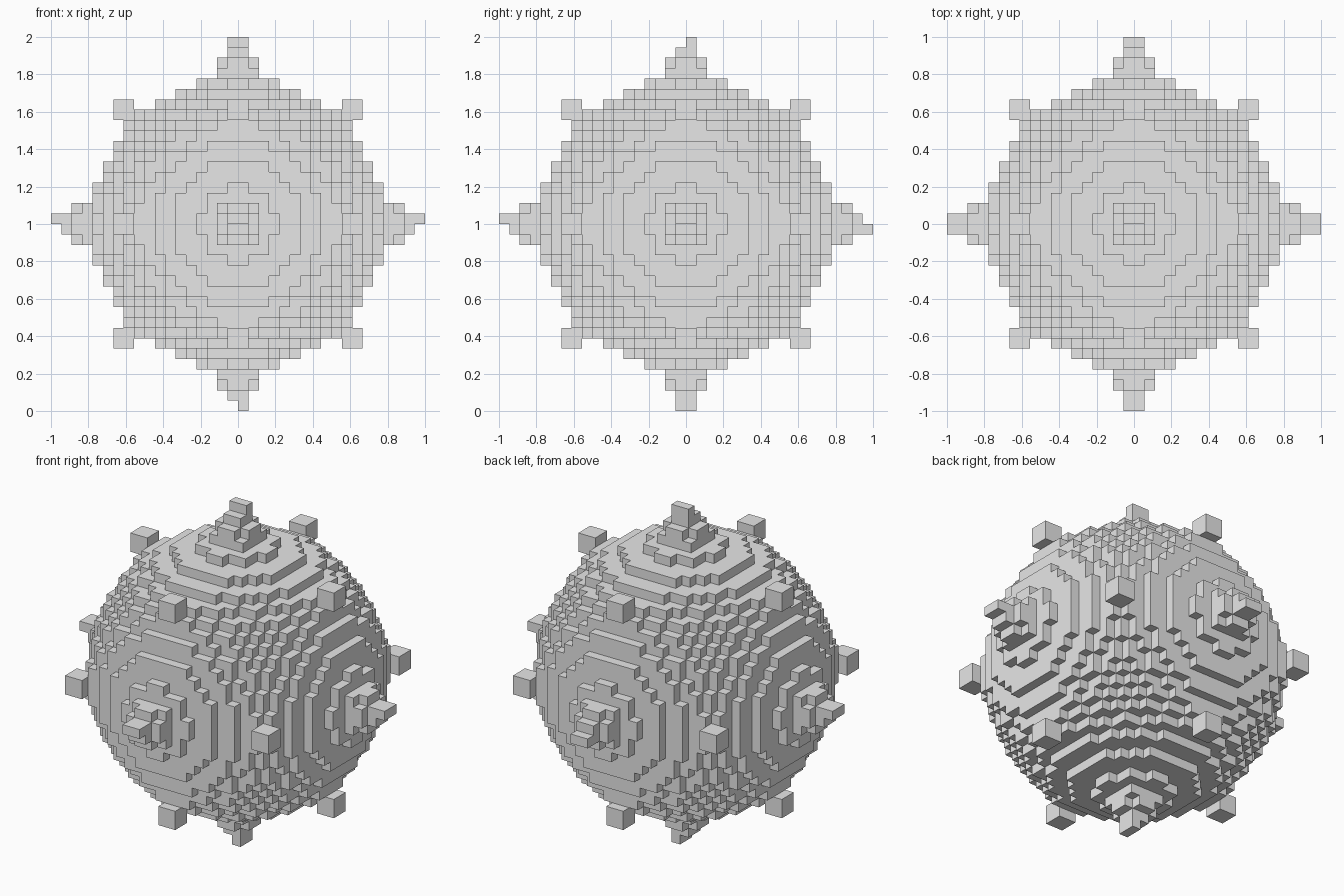
import bpy
import bmesh
from itertools import product
from mathutils import Vector

V = 1 / 18          # edge of one block
R = 14              # ball radius in blocks

cube = bpy.data.objects.get("Cube")
if cube:
    bpy.data.objects.remove(cube, do_unlink=True)

mat = bpy.data.materials.new("plain_grey")
mat.use_nodes = True
GREY = (0.8, 0.8, 0.8, 1)
mat.diffuse_color = GREY
mat.node_tree.nodes["Principled BSDF"].inputs["Base Color"].default_value = GREY


def blob(centre, radius):
    """Blocks whose middles lie within radius of a lattice point."""
    span = range(-int(radius) - 1, int(radius) + 1)
    return {tuple(c + o for c, o in zip(centre, off))
            for off in product(span, repeat=3)
            if sum((o + 0.5) ** 2 for o in off) < radius ** 2}


parts = {"ball": blob((0, 0, 0), R)}

# Six long spikes: knob, smaller knob, and a half-width tip
# (axis, sign): (axis in which the tip is halved, side that stays)
tips = {(0, 1): (2, 1), (0, -1): (2, 1), (1, 1): (2, -1),
        (1, -1): (2, 1), (2, 1): (1, 1), (2, -1): (0, 1)}
names = {(0, 1): "left", (0, -1): "right", (1, 1): "back",
         (1, -1): "front", (2, 1): "top", (2, -1): "bottom"}
for (axis, sign), (half, side) in tips.items():
    def at(d):
        return [d * sign if i == axis else 0 for i in range(3)]
    cells = blob(at(R), 2.3) | blob(at(R + 3), 1)
    outer = 17 if sign > 0 else -18
    parts[names[axis, sign] + "_spike"] = {
        c for c in cells
        if c[axis] != outer or (c[half] >= 0) == (side > 0)}

# Twelve short studs between each pair of neighbouring spikes
for a, b in ((0, 1), (0, 2), (1, 2)):
    for s, t in product((1, -1), repeat=2):
        def diag(d):
            p = [0, 0, 0]
            p[a], p[b] = d * s, d * t
            return p
        name = names[a, s] + "_" + names[b, t] + "_stud"
        parts[name] = blob(diag(9), 2.3) | blob(diag(11), 1)

solid = set().union(*parts.values())
used = set()


def build(name, cells):
    """Mesh the outward block faces of one part."""
    bm = bmesh.new()
    verts = {}

    def vert(p):
        if p not in verts:
            verts[p] = bm.verts.new(Vector(p) * V + Vector((0, 0, 1)))
        return verts[p]

    for c in sorted(cells):
        for axis, sign in names:
            n = list(c)
            n[axis] += sign
            if tuple(n) in solid:
                continue
            ring = []
            for u, w in ((0, 0), (1, 0), (1, 1), (0, 1))[::sign]:
                p = list(c)
                p[axis] += sign > 0
                p[(axis + 1) % 3] += u
                p[(axis + 2) % 3] += w
                ring.append(vert(tuple(p)))
            bm.faces.new(ring)
    mesh = bpy.data.meshes.new(name)
    bm.to_mesh(mesh)
    bm.free()
    mesh.materials.append(mat)
    bpy.context.collection.objects.link(bpy.data.objects.new(name, mesh))


for name, cells in parts.items():
    build(name, cells - used)
    used |= cells
